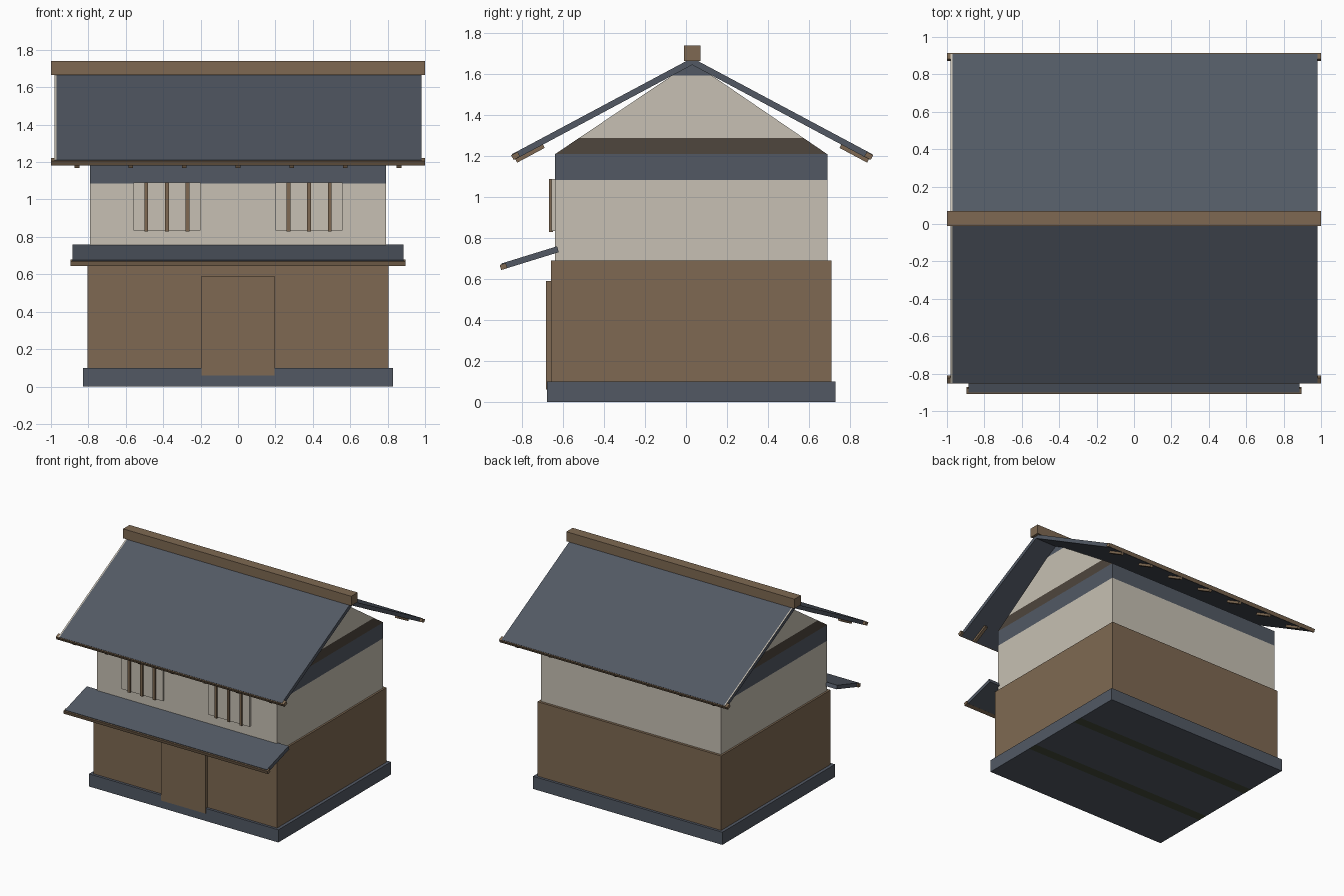
import bpy
import bmesh

cube = bpy.data.objects.get("Cube")
if cube:
    bpy.data.objects.remove(cube, do_unlink=True)


def make_material(name, rgb):
    """Material from an sRGB 0-255 colour."""
    lin = [((c / 255 + 0.055) / 1.055) ** 2.4 for c in rgb]
    mat = bpy.data.materials.new(name)
    mat.use_nodes = True
    mat.diffuse_color = (*lin, 1)
    mat.node_tree.nodes["Principled BSDF"].inputs["Base Color"].default_value = (*lin, 1)
    return mat


SLATE = make_material("slate", (82, 89, 100))
WOOD = make_material("wood", (126, 105, 82))
PLASTER = make_material("plaster", (199, 192, 179))
DARK_WOOD = make_material("dark wood", (78, 70, 61))
MOSS = make_material("dark moss", (68, 76, 58))


def extrude(name, x0, x1, profile, mats, cuts=(), rule=None):
    """Extrude a (y, z) profile along x, slice it at (axis, value) cuts, colour by rule."""
    bm = bmesh.new()
    a = [bm.verts.new((x0, y, z)) for y, z in profile]
    b = [bm.verts.new((x1, y, z)) for y, z in profile]
    bm.faces.new(a)
    bm.faces.new(b[::-1])
    n = len(profile)
    for i in range(n):
        j = (i + 1) % n
        bm.faces.new((a[i], b[i], b[j], a[j]))
    for axis, value in cuts:
        co, no = [0, 0, 0], [0, 0, 0]
        co[axis], no[axis] = value, 1
        bmesh.ops.bisect_plane(bm, geom=bm.verts[:] + bm.edges[:] + bm.faces[:],
                               plane_co=co, plane_no=no)
    bmesh.ops.recalc_face_normals(bm, faces=bm.faces[:])
    bm.normal_update()
    if rule:
        for f in bm.faces:
            f.material_index = rule(f.calc_center_median(), f.normal)
    mesh = bpy.data.meshes.new(name)
    bm.to_mesh(mesh)
    bm.free()
    for m in mats:
        mesh.materials.append(m)
    obj = bpy.data.objects.new(name, mesh)
    bpy.context.collection.objects.link(obj)
    return obj


def box(name, x0, x1, y0, y1, z0, z1, mats, **kw):
    return extrude(name, x0, x1, [(y0, z0), (y1, z0), (y1, z1), (y0, z1)], mats, **kw)


def sloped(name, x0, x1, p, q, thick, mats, **kw):
    """Slab whose top runs from p (high) to q (low), with square-cut ends."""
    dy, dz = q[0] - p[0], q[1] - p[1]
    length = (dy * dy + dz * dz) ** 0.5
    s = 1 if dy > 0 else -1
    oy, oz = s * dz / length * thick, -abs(dy) / length * thick
    profile = [p, q, (q[0] + oy, q[1] + oz), (p[0] + oy, p[1] + oz)]
    return extrude(name, x0, x1, profile, mats, **kw)


MID = 0.03  # ridge line in y

# Stone base, with two stained strips underneath
def base_rule(c, n):
    strip = abs(c.y - 0.33) < 0.04 or abs(c.y + 0.19) < 0.04
    return int(n.z < -0.5 and strip and abs(c.x) < 0.8)


box("stone_base", -0.83, 0.83, -0.68, 0.73, 0, 0.1, [SLATE, MOSS],
    cuts=[(1, 0.29), (1, 0.37), (1, -0.23), (1, -0.15)], rule=base_rule)

# Timber ground floor and door
box("ground_floor", -0.805, 0.805, -0.66, 0.71, 0.1, 0.69, [WOOD])
box("door", -0.195, 0.195, -0.684, -0.65, 0.06, 0.59, [WOOD])

# Plastered upper storey with gables, banded by height
def wall_rule(c, n):
    if c.z < 1.085:
        return 0
    if c.z < 1.21 or abs(n.x) < 0.5:
        return 1
    if c.z < 1.29:
        return 2
    return 0 if c.z < 1.595 else 1


extrude("upper_storey", -0.79, 0.79,
        [(-0.64, 0.69), (0.69, 0.69), (0.69, 1.21), (MID, 1.66), (-0.64, 1.21)],
        [PLASTER, SLATE, DARK_WOOD],
        cuts=[(2, 1.085), (2, 1.21), (2, 1.29), (2, 1.595)], rule=wall_rule)

# Windows with upright bars
for side, label in ((-1, "right"), (1, "left")):
    mid = side * 0.38
    box(f"{label}_window", mid - 0.18, mid + 0.18, -0.656, -0.63, 0.835, 1.09, [PLASTER])
    for i in (-1, 0, 1):
        x = mid + i * 0.11
        box(f"{label}_window_bar", x - 0.01, x + 0.01, -0.668, -0.65, 0.83, 1.09, [WOOD])

# Main roof: both slopes with eave beams and rafter ends
def roof_top(d):
    return 1.68 - 0.534 * d


def edge_rule(c, n):
    return int(c.x < -0.97 and n.z > 0.5)


for side, label in ((-1, "front"), (1, "back")):
    def at(d, drop=0.0):
        return (MID + side * d, roof_top(d) - drop)

    sloped(f"{label}_roof", -0.98, 0.98, at(0), at(0.88), 0.03, [SLATE, PLASTER],
           cuts=[(0, -0.97)], rule=edge_rule)
    sloped(f"{label}_eave_beam", -1, 1, at(0.853, 0.003), at(0.884, 0.003), 0.026, [WOOD])
    for i in range(-3, 4):
        x = i * 0.287
        sloped(f"{label}_rafter", x - 0.0125, x + 0.0125,
               at(0.73, 0.03), at(0.865, 0.03), 0.022, [WOOD])

box("ridge_beam", -1, 1, MID - 0.04, MID + 0.04, 1.665, 1.74, [WOOD])

# Lean-to roof above the door
sloped("porch_roof", -0.885, 0.885, (-0.63, 0.76), (-0.902, 0.676), 0.03, [SLATE])
sloped("porch_beam", -0.895, 0.895, (-0.88, 0.678), (-0.91, 0.669), 0.026, [WOOD])
